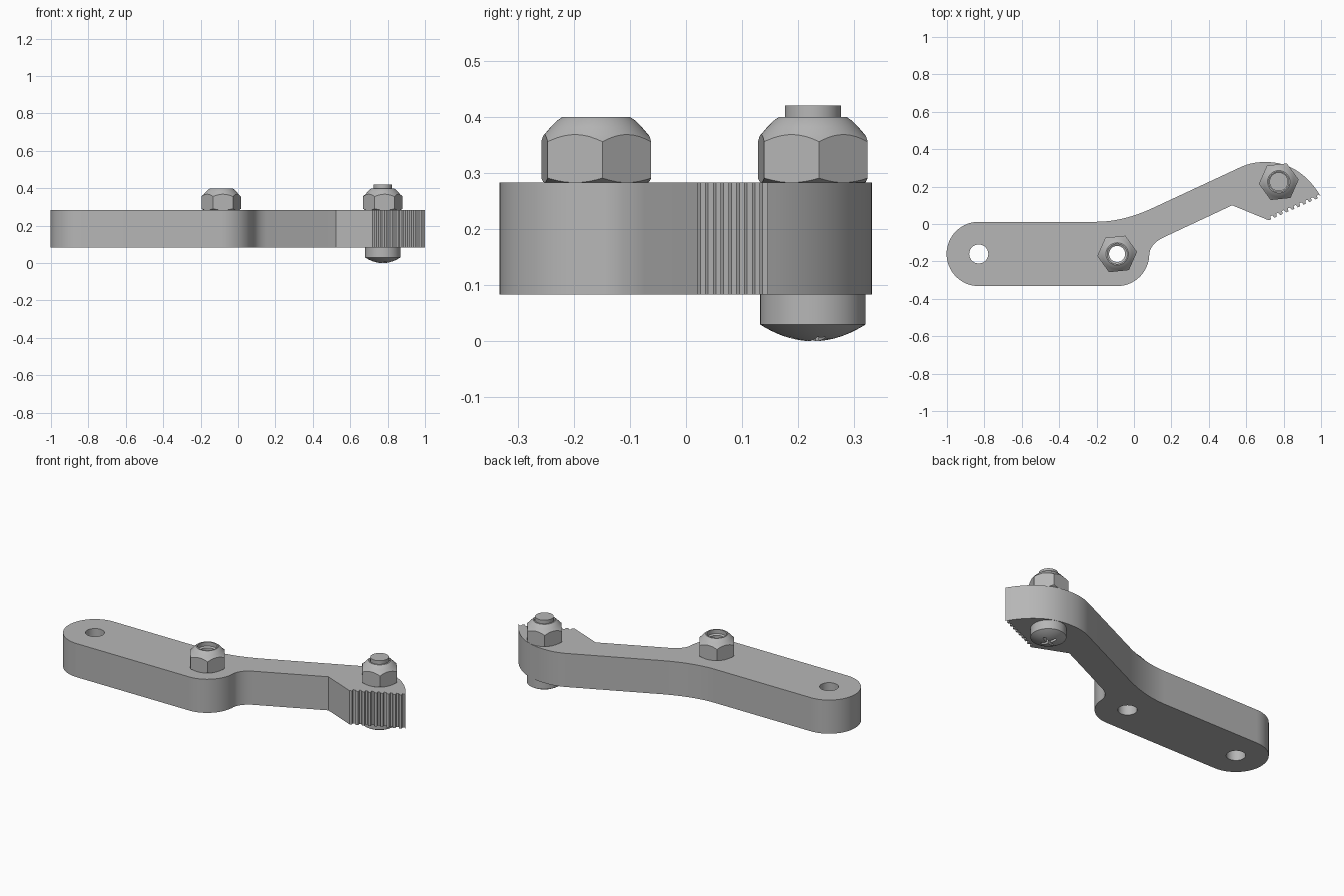
import bpy, bmesh
from math import pi, sin, cos, radians
from mathutils import Vector

if "Cube" in bpy.data.objects:
    bpy.data.objects.remove(bpy.data.objects["Cube"], do_unlink=True)

grey = bpy.data.materials.new("plain grey")
grey.use_nodes = True
colour = (0.47, 0.47, 0.47, 1)
grey.diffuse_color = colour
grey.node_tree.nodes["Principled BSDF"].inputs["Base Color"].default_value = colour

BOTTOM, TOP = 0.083, 0.283
END, PIVOT, TIP = (-0.83, -0.16), (-0.09, -0.16), (0.774, 0.226)


def finish(name, bm):
    bmesh.ops.recalc_face_normals(bm, faces=bm.faces)
    mesh = bpy.data.meshes.new(name)
    bm.to_mesh(mesh)
    bm.free()
    mesh.materials.append(grey)
    ob = bpy.data.objects.new(name, mesh)
    bpy.context.collection.objects.link(ob)
    return ob


def prism(name, points, z0, z1):
    bm = bmesh.new()
    face = bm.faces.new([bm.verts.new((x, y, z0)) for x, y in points])
    new = bmesh.ops.extrude_face_region(bm, geom=[face])["geom"]
    bmesh.ops.translate(bm, vec=(0, 0, z1 - z0),
                        verts=[v for v in new if isinstance(v, bmesh.types.BMVert)])
    return finish(name, bm)


def lathe(name, profile, centre, steps=48, closed=False):
    """Spin (radius, z) points about a vertical axis."""
    bm = bmesh.new()
    vs = [bm.verts.new((centre[0] + r, centre[1], z)) for r, z in profile]
    edges = [bm.edges.new(p) for p in zip(vs, vs[1:])]
    if closed:
        edges.append(bm.edges.new((vs[-1], vs[0])))
    bmesh.ops.spin(bm, geom=vs + edges, cent=(*centre, 0), axis=(0, 0, 1),
                   angle=2 * pi, steps=steps)
    bmesh.ops.remove_doubles(bm, verts=bm.verts, dist=0.0001)
    return finish(name, bm)


def combine(ob, cutter, operation):
    mod = ob.modifiers.new("cut", "BOOLEAN")
    mod.operation, mod.object, mod.solver = operation, cutter, "EXACT"
    bpy.context.view_layer.objects.active = ob
    bpy.ops.object.modifier_apply(modifier=mod.name)
    bpy.data.objects.remove(cutter, do_unlink=True)


def smooth(ob):
    bpy.ops.object.select_all(action="DESELECT")
    ob.select_set(True)
    bpy.context.view_layer.objects.active = ob
    bpy.ops.object.shade_smooth_by_angle(angle=radians(28))


def arc(centre, r, a0, a1, n):
    angles = [radians(a0 + (a1 - a0) * i / n) for i in range(n + 1)]
    return [(centre[0] + r * cos(a), centre[1] + r * sin(a)) for a in angles]


def bend(a, b, c, n=12):
    """Curve from a to c, pulled toward b."""
    ts = [i / n for i in range(n + 1)]
    return [tuple((1 - t) ** 2 * p + 2 * t * (1 - t) * q + t * t * s
                  for p, q, s in zip(a, b, c)) for t in ts]


# Serrated gripping edge
start, stop, teeth = Vector((0.72, 0.02)), Vector((1.0, 0.145)), 9
step = (stop - start) / teeth
inward = Vector((-step.y, step.x)).normalized() * 0.016
serration = []
for i in range(teeth):
    p = start + step * i
    serration += [p, p + step * 0.4, p + step * 0.5 + inward, p + step * 0.85 + inward]
serration = [tuple(p) for p in serration] + [tuple(stop)]

# Lever arm outline, counterclockwise
outline = (arc(END, 0.172, 90, 270, 32) + arc(PIVOT, 0.172, 270, 360, 16)
           + bend((0.085, -0.145), (0.1, -0.1), (0.155, -0.073))
           + [(0.525, 0.1)] + serration
           + bend((1.0, 0.145), (0.89, 0.33), (0.71, 0.331), 20)[1:]
           + bend((0.71, 0.331), (0.635, 0.334), (0.57, 0.304))[1:]
           + bend((0.11, 0.09), (-0.055, 0.012), (-0.2, 0.012)))
arm = prism("lever_arm", outline, BOTTOM, TOP)
for centre in (END, PIVOT):
    combine(arm, prism("hole_cutter", arc(centre, 0.051, 0, 350, 35), 0, 0.5), "DIFFERENCE")
smooth(arm)

# Lock nuts: hexagons trimmed by a rounded turning profile
nut_profile = [(0.043, TOP), (0.093, TOP), (0.109, 0.292), (0.109, 0.354),
               (0.101, 0.361), (0.092, 0.369), (0.081, 0.382), (0.07, 0.393),
               (0.06, 0.4), (0.053, 0.4), (0.053, 0.376), (0.043, 0.37)]
for name, centre in (("pivot_nut", PIVOT), ("tip_nut", TIP)):
    nut = prism(name, arc(centre, 0.107, 6, 306, 5), TOP - 0.02, 0.42)
    combine(nut, lathe("nut_cutter", nut_profile, centre, closed=True), "INTERSECT")
    smooth(nut)

# Bolt with a domed head below and its shank end above the nut
dome = [(0.094 * sin(a), 0.03 * (1 - cos(a * 1.0) ** 1.0) if a < 1.57 else 0.03)
        for a in [i * pi / 16 for i in range(9)]]
dome = [(r, 0.03 * (r / 0.094) ** 2) for r, _ in dome]
bolt = lathe("bolt", dome + [(0.094, BOTTOM), (0.05, BOTTOM), (0.05, 0.42), (0, 0.42)], TIP)
# Cross recess in the bolt head
for turn in (20, 110):
    along = Vector((cos(radians(turn)), sin(radians(turn))))
    side = Vector((-along.y, along.x)) * 0.008
    along *= 0.045
    c = Vector(TIP)
    slot = [c + along + side, c - along + side, c - along - side, c + along - side]
    combine(bolt, prism("slot_cutter", slot, -0.02, 0.03), "DIFFERENCE")
smooth(bolt)
